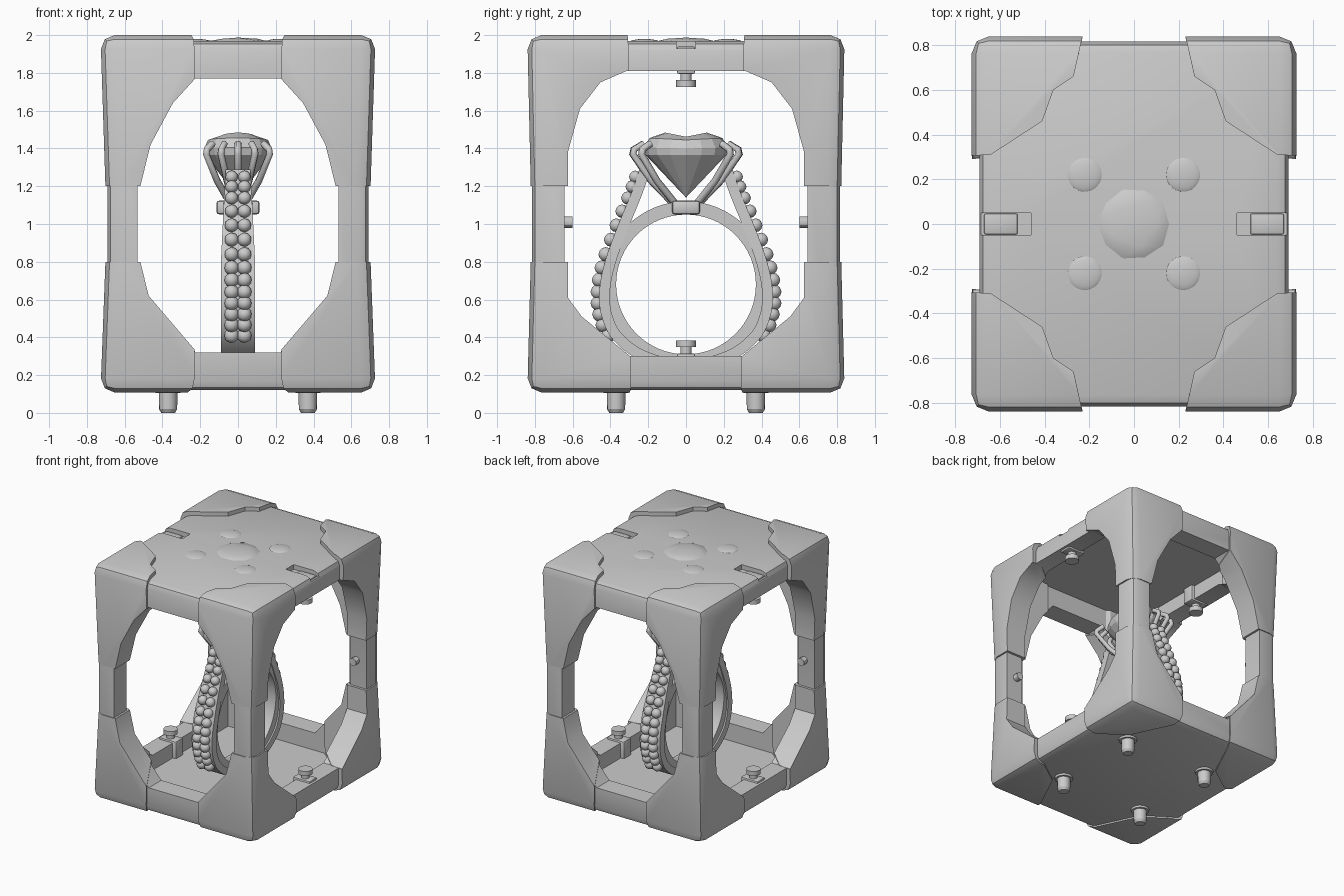
import bpy, bmesh, math
from mathutils import Vector, Matrix

if "Cube" in bpy.data.objects:
    bpy.data.objects.remove(bpy.data.objects["Cube"])


def finish(name, bm, angle=30):
    bmesh.ops.recalc_face_normals(bm, faces=bm.faces[:])
    me = bpy.data.meshes.new(name)
    bm.to_mesh(me)
    bm.free()
    ob = bpy.data.objects.new(name, me)
    bpy.context.collection.objects.link(ob)
    me.shade_smooth()
    me.set_sharp_from_angle(angle=math.radians(angle))
    return ob


def prism_bm(pts, axis, lo, hi):
    put = {'x': lambda a, b, h: (h, a, b), 'y': lambda a, b, h: (a, h, b),
           'z': lambda a, b, h: (a, b, h)}[axis]
    bm = bmesh.new()
    r = [[bm.verts.new(put(a, b, h)) for a, b in pts] for h in (lo, hi)]
    n = len(pts)
    bm.faces.new(r[0])
    bm.faces.new(r[1][::-1])
    for i in range(n):
        bm.faces.new((r[0][i], r[1][i], r[1][(i + 1) % n], r[0][(i + 1) % n]))
    bmesh.ops.recalc_face_normals(bm, faces=bm.faces[:])
    return bm


def box_bm(x0, x1, y0, y1, z0, z1, bevel=0):
    bm = prism_bm([(x0, y0), (x1, y0), (x1, y1), (x0, y1)], 'z', z0, z1)
    if bevel:
        bmesh.ops.bevel(bm, geom=bm.edges[:], offset=bevel, segments=2, profile=0.5, affect='EDGES')
    return bm


def bake(ob, cutters=(), mirror=False):
    for c in cutters:
        m = ob.modifiers.new("cut", 'BOOLEAN')
        m.operation, m.object, m.solver = 'DIFFERENCE', c, 'EXACT'
    if mirror:
        m = ob.modifiers.new("mirror", 'MIRROR')
        m.use_axis = (True, True, False)
        m.use_mirror_merge = False
    dg = bpy.context.evaluated_depsgraph_get()
    me = bpy.data.meshes.new_from_object(ob.evaluated_get(dg))
    ob.modifiers.clear()
    ob.data = me
    me.shade_smooth()
    me.set_sharp_from_angle(angle=math.radians(32))


def sym(half):
    return half + [(-a, b) for a, b in reversed(half)]


def cutters(k, c):
    front = [(.23, 1.77), (.35, 1.64), (.47, 1.42), (.525, 1.2), (.525, .8), (.48, .62), (.22, .32)]
    side = [(.32, 1.81), (.46, 1.75), (.57, 1.61), (.635, 1.38), (.635, .61), (.56, .51), (.30, .30)]
    obs = [finish("cut_front", prism_bm(sym([(a * k, b) for a, b in front]), 'y', -2, 2)),
           finish("cut_side", prism_bm(sym([(a * k, b) for a, b in side]), 'x', -2, 2)),
           finish("cut_cavity", box_bm(-.54 * k, .54 * k, -.645 * k, .645 * k, .18 - c, 1.92 + c))]
    for o in obs:
        o.hide_render = True
    return obs


# Case: hollow core with arched openings, slots in the top plate
core_cut = cutters(1.015, 0)
slots = []
for s in (-1, 1):
    o = finish("cut_slot", box_bm(min(s * .46, s * .8), max(s * .46, s * .8), -.05, .05, 1.93, 2.1))
    slots.append(o)
core = finish("case_core", box_bm(-.69, .69, -.815, .815, .12, 1.968, .05))
bake(core, core_cut + slots)

# Corner guards: raised caps hugging each corner
corner_cut = cutters(.985, .012)
outline = [(.728, .84), (.23, .84), (.27, .66), (.36, .60), (.41, .46), (.64, .31), (.728, .305)]
low_outline = [(.728, .84), (.23, .84), (.42, .44), (.62, .30), (.728, .29)]
for name, pts, outer, inner in (("upper_corner_guards", outline, 2.0, 1.2),
                                ("lower_corner_guards", low_outline, .108, .8)):
    bm = prism_bm(pts, 'z', inner, outer)
    for v in bm.verts:
        if abs(v.co.z - inner) < .001:
            v.co.x, v.co.y = min(v.co.x, .702), min(v.co.y, .822)
    bm.normal_update()
    dirs = (Vector((1, 0, 0)), Vector((0, 1, 0)), Vector((0, 0, 1 if outer > 1 else -1)))
    is_out = lambda f: any(f.normal.dot(d) > .97 for d in dirs)
    edges = [e for e in bm.edges if all(is_out(f) for f in e.link_faces)]
    bmesh.ops.bevel(bm, geom=edges, offset=.075, segments=2, profile=.5, affect='EDGES')
    bake(finish(name, bm), corner_cut, mirror=True)

for o in core_cut + corner_cut + slots:
    bpy.data.objects.remove(o)


def cyl(bm, c, r1, r2, h, n=16, rot=None):
    m = Matrix.Translation(c) @ (rot or Matrix())
    bmesh.ops.create_cone(bm, cap_ends=True, segments=n, radius1=r1, radius2=r2, depth=h, matrix=m)


def ball(bm, c, scale, sub=2):
    bmesh.ops.create_icosphere(bm, subdivisions=sub, radius=1,
                               matrix=Matrix.Translation(c) @ Matrix.Diagonal((*scale, 1)))


# Studs on the top plate
bm = bmesh.new()
ball(bm, (0, 0, 1.945), (.195, .195, .042), 2)
for x in (-.22, .22):
    for y in (-.22, .22):
        ball(bm, (x, y, 1.960), (.083, .083, .020), 3)
finish("top_studs", bm, 40)

# Feet
bm = bmesh.new()
for x in (-.37, .37):
    for y in (-.37, .37):
        cyl(bm, (x, y, .075), .048, .05, .11)
        cyl(bm, (x, y, .01), .036, .048, .02)
        cyl(bm, (x, y, .115), .066, .07, .02)
finish("feet", bm)

# Latch blocks and their screws on the side beams, small bolts on the posts
for s in (-1, 1):
    side = "right" if s > 0 else "left"
    xs = sorted((s * .52, s * .67))
    finish("upper_latch_" + side, box_bm(*xs, -.047, .047, 1.795, 1.94, .008))
    finish("lower_latch_" + side, box_bm(*xs, -.047, .047, .13, .315, .008))
    bm = bmesh.new()
    for a, d in ((.31, 1), (1.80, -1)):
        cyl(bm, (s * .60, 0, a + d * .02), .03, .03, .06)
        cyl(bm, (s * .60, 0, a + d * .056), .052, .052, .036)
    finish("latch_screws_" + side, bm)
bm = bmesh.new()
for x in (-.6, .6):
    for s in (-1, 1):
        cyl(bm, (x, s * .625, 1.01), .03, .03, .05, 12, Matrix.Rotation(math.pi / 2, 4, 'X'))
finish("post_bolts", bm)


def smooth_path(p, n=12):
    q = [Vector(v) for v in p]
    q = [2 * q[0] - q[1]] + q + [2 * q[-1] - q[-2]]
    out = []
    for i in range(1, len(q) - 2):
        a, b, c, d = q[i - 1:i + 3]
        for k in range(n):
            t = k / n
            out.append(.5 * (2 * b + (c - a) * t + (2 * a - 5 * b + 4 * c - d) * t * t
                             + (3 * b - a - 3 * c + d) * t ** 3))
    return out + [q[-2]]


def normals(path, closed=False):
    n, out = len(path), []
    for i in range(n):
        a = path[i - 1] if closed or i else path[0]
        b = path[(i + 1) % n] if closed or i < n - 1 else path[-1]
        t = (b - a).normalized()
        out.append(Vector((-t.y, t.x)))
    return out


def ribbon(name, path, half_w, t0, t1, x=0, closed=False):
    """Sweep a rectangle along a path in the y-z plane."""
    bm = bmesh.new()
    rows = []
    for p, nv in zip(path, normals(path, closed)):
        w = half_w(p.y)
        rows.append([bm.verts.new((x + a * w, *(p + nv * t)))
                     for a, t in ((-1, t0), (1, t0), (1, t1), (-1, t1))])
    n = len(rows)
    for i in range(n if closed else n - 1):
        a, b = rows[i], rows[(i + 1) % n]
        for k in range(4):
            bm.faces.new((a[k], a[(k + 1) % 4], b[(k + 1) % 4], b[k]))
    if not closed:
        bm.faces.new(rows[0])
        bm.faces.new(rows[-1][::-1])
    return finish(name, bm)


# Ring: round inner band and a flared outer shank rising to the crown
circle = [Vector((.405 * math.sin(a), .68 + .405 * math.cos(a)))
          for a in (2 * math.pi * i / 64 for i in range(64))]
ribbon("ring_band", circle, lambda z: .078, -.035, .035, closed=True)
half = [(.22, 1.28), (.265, 1.15), (.335, .98), (.40, .80), (.43, .65), (.42, .52), (.36, .40), (.22, .30)]
shank = smooth_path(half + [(0, .25)] + [(-a, b) for a, b in reversed(half)])
taper = lambda z: .090 - .025 * max(0, min(1, (z - .8) / .5))
ribbon("ring_shank", shank, taper, -.028, .028)
nrm = normals(shank)

# Two rows of small stones down each side of the shank
bm = bmesh.new()
for i in range(4, 74, 5):
    p, nv = shank[i], nrm[i]
    sgn = 1 if nv.x * p.x > 0 else -1
    c = p + nv * sgn * .036
    r = .033 + .006 * min(1, i / 40)
    for sx in (-1, 1):
        for sy in (-1, 1):
            ball(bm, (sx * .034, sy * c.x, c.y), (r, r, r))
finish("shank_stones", bm, 60)

# Collar under the crown
finish("crown_collar", box_bm(-.115, .115, -.075, .075, 1.05, 1.125, .018))

# Faceted main stone with a double-lobed top
bm = bmesh.new()
N = 16
rows = []
for k, z, lift in ((.97, 1.365, 0), (1, 1.40, .005), (.88, 1.445, .01), (.5, 1.462, .022)):
    rows.append([bm.verts.new((.18 * k * math.cos(a), .22 * k * math.sin(a), z + lift * abs(math.sin(a))))
                 for a in (2 * math.pi * i / N for i in range(N))])
tip, table = bm.verts.new((0, 0, 1.14)), bm.verts.new((0, 0, 1.46))
for i in range(N):
    j = (i + 1) % N
    bm.faces.new((tip, rows[0][i], rows[0][j]))
    bm.faces.new((table, rows[-1][i], rows[-1][j]))
    for a, b in zip(rows, rows[1:]):
        bm.faces.new((a[i], a[j], b[j], b[i]))
finish("main_stone", bm, 12)

# Prongs holding the stone
cu = bpy.data.curves.new("prongs", 'CURVE')
cu.dimensions, cu.bevel_depth, cu.bevel_resolution, cu.use_fill_caps = '3D', .019, 1, True
for x, y in ((0, .285), (.09, .28), (-.09, .28), (.168, .235), (-.168, .235)):
    for s in (-1, 1):
        sp = cu.splines.new('POLY')
        pts = ((.25, 1.11), (.66, 1.23), (1, 1.37), (.98, 1.395), (.80, 1.425))
        sp.points.add(len(pts) - 1)
        for q, (k, z) in zip(sp.points, pts):
            q.co = (x * k, s * y * k, z, 1)
ob = bpy.data.objects.new("prongs", cu)
bpy.context.collection.objects.link(ob)
